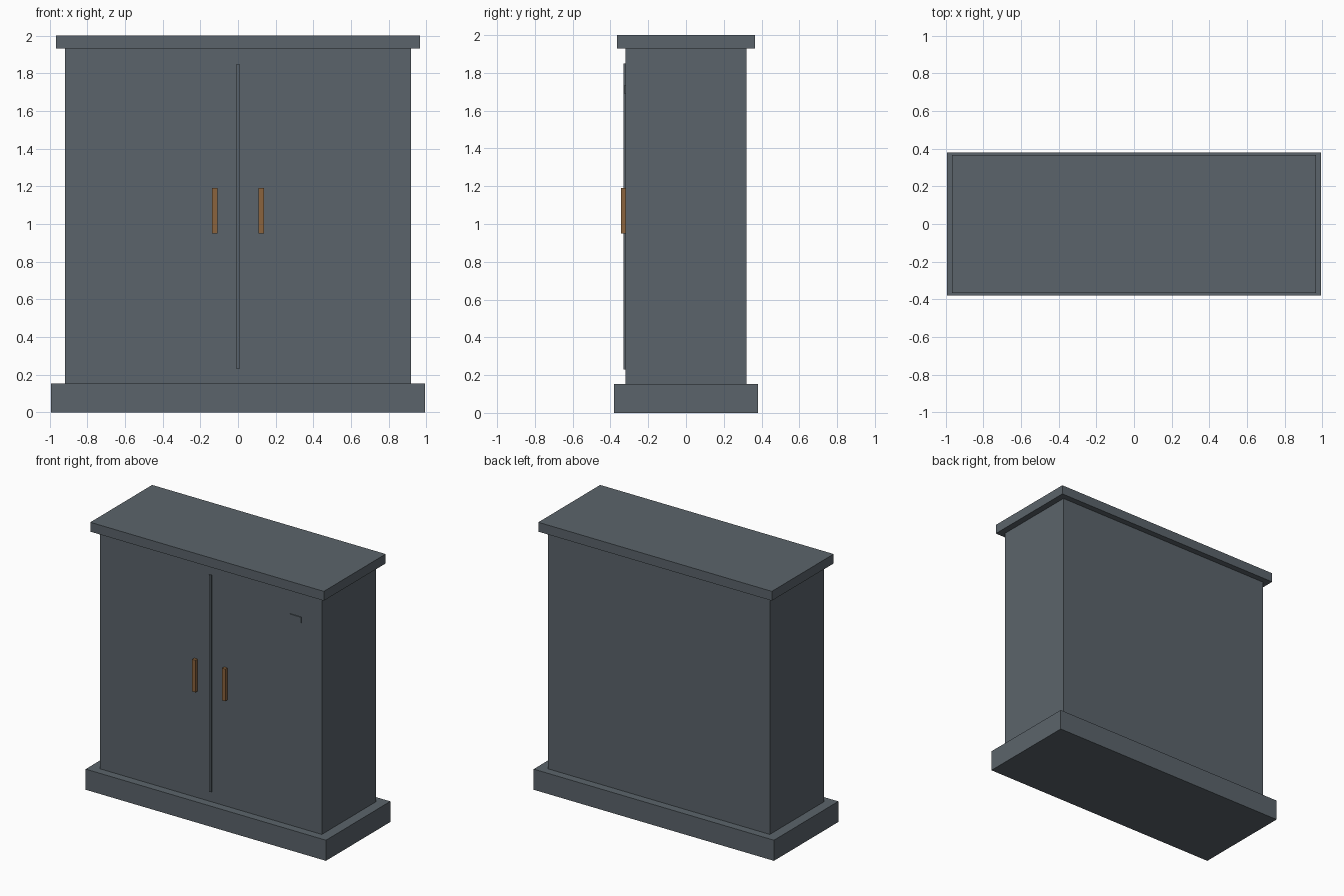
import bpy

if "Cube" in bpy.data.objects:
    bpy.data.objects.remove(bpy.data.objects["Cube"])


def material(name, rgb):
    mat = bpy.data.materials.new(name)
    mat.diffuse_color = (*rgb, 1.0)
    mat.use_nodes = True
    mat.node_tree.nodes["Principled BSDF"].inputs["Base Color"].default_value = mat.diffuse_color
    return mat


slate = material("slate grey", (0.105, 0.127, 0.147))
bronze = material("bronze brown", (0.26, 0.127, 0.048))


def box(name, x, y, z, mat):
    """Box spanning the given (min, max) ranges."""
    spans = (x, y, z)
    bpy.ops.mesh.primitive_cube_add(size=1, location=[(a + b) / 2 for a, b in spans])
    obj = bpy.context.object
    obj.name = name
    obj.scale = [b - a for a, b in spans]
    bpy.ops.object.transform_apply(location=False, rotation=False, scale=True)
    obj.data.materials.append(mat)
    return obj


# Cabinet carcass between a wide plinth and an overhanging top
box("plinth", (-0.993, 0.993), (-0.38, 0.38), (0, 0.154), slate)
box("cabinet_body", (-0.917, 0.917), (-0.32, 0.32), (0.154, 1.93), slate)
box("top_slab", (-0.965, 0.965), (-0.365, 0.365), (1.93, 2.0), slate)

# Strip where the doors meet, and the small plate on the right door
box("door_strip", (-0.008, 0.008), (-0.331, -0.318), (0.23, 1.85), slate)
box("door_plate", (0.656, 0.748), (-0.327, -0.318), (1.69, 1.734), slate)

# Pair of door handles
for side, name in ((-1, "left_handle"), (1, "right_handle")):
    cx = side * 0.123
    box(name, (cx - 0.014, cx + 0.014), (-0.345, -0.318), (0.95, 1.19), bronze)
